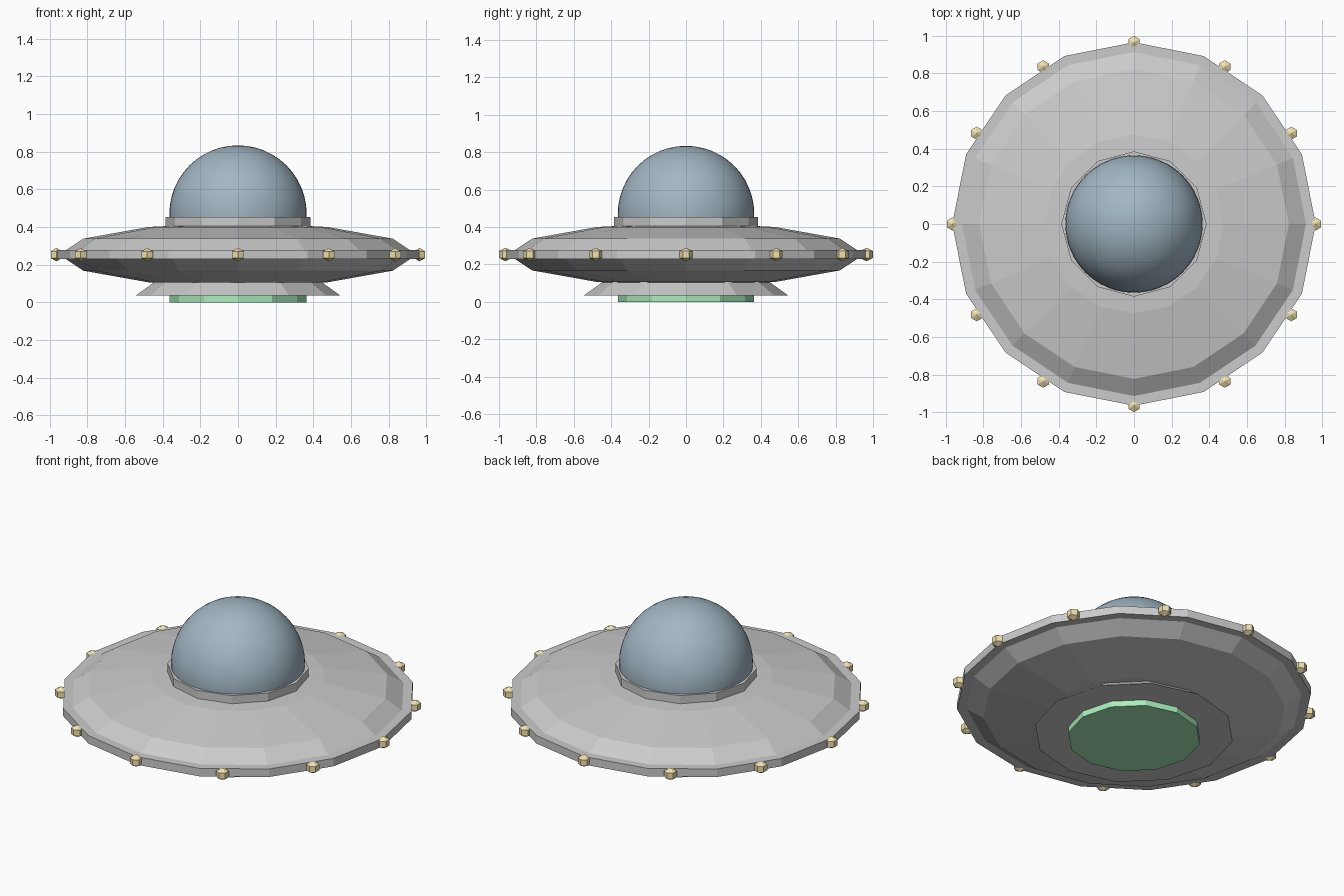
import bpy
from math import cos, sin, radians

if "Cube" in bpy.data.objects:
    bpy.data.objects.remove(bpy.data.objects["Cube"])


def paint(obj, name, rgb):
    mat = bpy.data.materials.get(name) or bpy.data.materials.new(name)
    mat.diffuse_color = (*rgb, 1)
    mat.use_nodes = True
    mat.node_tree.nodes["Principled BSDF"].inputs["Base Color"].default_value = mat.diffuse_color
    obj.data.materials.append(mat)


def frustum(name, sides, r_bottom, r_top, z0, z1):
    bpy.ops.mesh.primitive_cone_add(vertices=sides, radius1=r_bottom, radius2=r_top,
                                    depth=z1 - z0, location=(0, 0, (z0 + z1) / 2))
    obj = bpy.context.object
    obj.name = name
    return obj


def ball(name, segments, rings, radius, location, squash=1):
    bpy.ops.mesh.primitive_uv_sphere_add(segments=segments, ring_count=rings,
                                         radius=radius, location=location)
    obj = bpy.context.object
    obj.name = name
    obj.scale.z = squash
    return obj


RIM_Z = 0.253

# Saucer hull: a flattened low-poly sphere with a band round its equator
ball("saucer_hull", 16, 6, 0.95, (0, 0, RIM_Z), 0.17 / 0.95)
frustum("rim_band", 16, 0.966, 0.966, RIM_Z - 0.024, RIM_Z + 0.024)

# Cockpit collar and smooth glass dome
frustum("dome_collar", 12, 0.386, 0.386, 0.39, 0.453)
dome = ball("cockpit_dome", 48, 24, 0.365, (0, 0, 0.469))
bpy.ops.object.shade_smooth()
paint(dome, "blue_glass", (0.36, 0.47, 0.55))

# Flared skirt and glowing disc underneath
frustum("lower_skirt", 12, 0.545, 0.42, 0.035, 0.125)
emitter = frustum("beam_emitter", 12, 0.363, 0.363, 0.0, 0.05)
paint(emitter, "green_glow", (0.4, 0.85, 0.5))

# Twelve small lamps round the rim
for i in range(12):
    a = radians(30 * i)
    lamp = ball(f"rim_lamp_{i + 1}", 6, 3, 0.04, (0.965 * cos(a), 0.965 * sin(a), RIM_Z), 0.9)
    paint(lamp, "yellow_lamp", (0.85, 0.76, 0.42))
